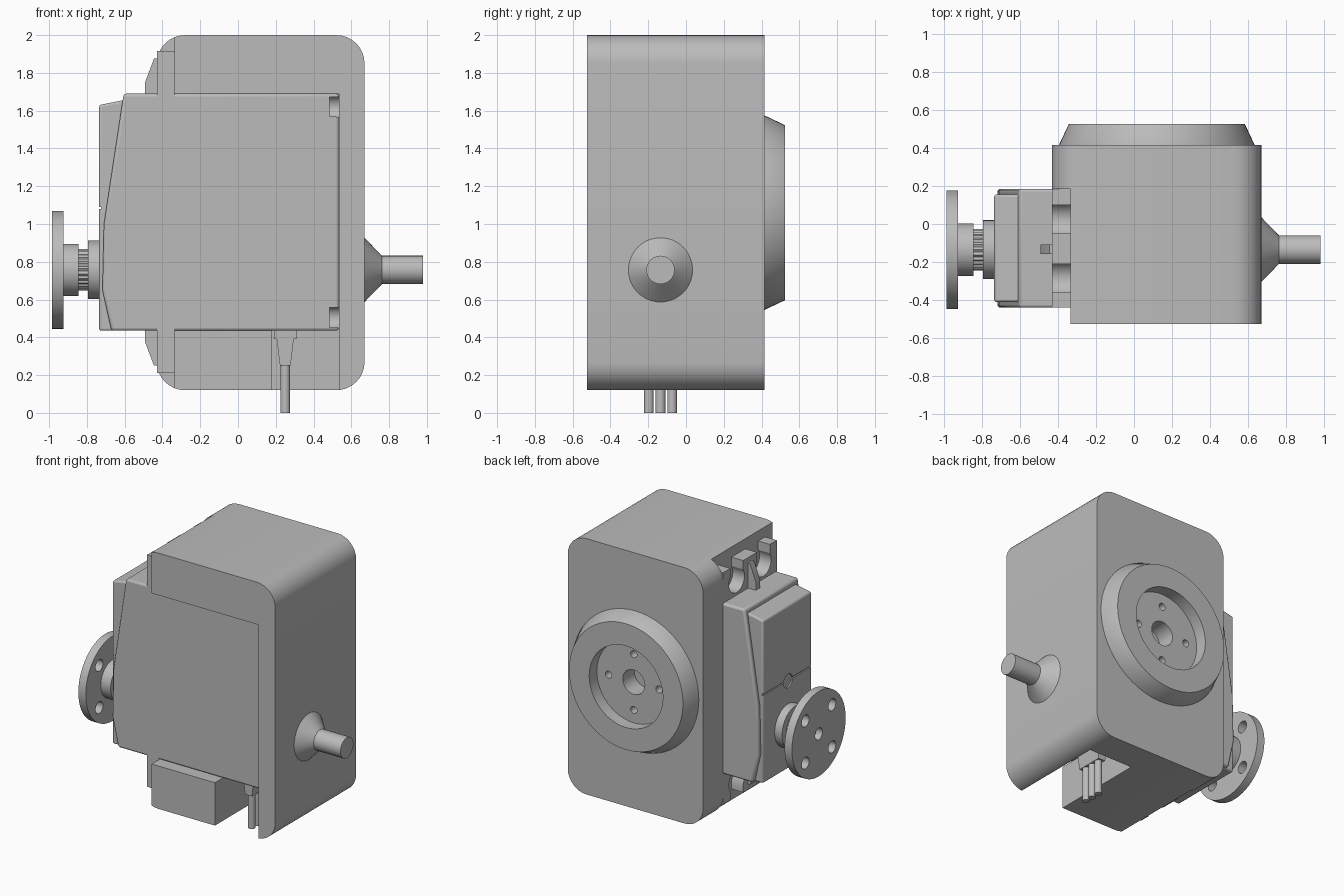
import bpy, bmesh
from math import pi, cos, sin
from mathutils import Vector

cube = bpy.data.objects.get("Cube")
if cube:
    bpy.data.objects.remove(cube, do_unlink=True)

grey = bpy.data.materials.new("plain grey")
grey.use_nodes = True
grey.diffuse_color = (0.5, 0.5, 0.5, 1)
grey.node_tree.nodes["Principled BSDF"].inputs["Base Color"].default_value = (0.5, 0.5, 0.5, 1)

SHAFT_Y, SHAFT_Z = -0.135, 0.757       # axis of the output shaft
Y0, Y1 = -0.44, 0.185                  # motor front and back
Z0, Z1 = 0.435, 1.69                   # motor bottom and top
MID = (Z0 + Z1) / 2


def finish(name, bm, smooth=True):
    bmesh.ops.recalc_face_normals(bm, faces=bm.faces)
    me = bpy.data.meshes.new(name)
    bm.to_mesh(me)
    bm.free()
    me.materials.append(grey)
    ob = bpy.data.objects.new(name, me)
    bpy.context.collection.objects.link(ob)
    if smooth:
        shade(ob)
    return ob


def select(ob):
    bpy.ops.object.select_all(action='DESELECT')
    ob.select_set(True)
    bpy.context.view_layer.objects.active = ob


def shade(ob):
    select(ob)
    bpy.ops.object.shade_smooth_by_angle(angle=pi / 6)


def prism(name, profile, y0, y1):
    """Extrude an (x, z) outline along y."""
    bm = bmesh.new()
    face = bm.faces.new([bm.verts.new((x, y0, z)) for x, z in profile])
    new = bmesh.ops.extrude_face_region(bm, geom=[face])["geom"]
    bmesh.ops.translate(bm, vec=(0, y1 - y0, 0),
                        verts=[v for v in new if isinstance(v, bmesh.types.BMVert)])
    return finish(name, bm)


def box(name, x0, x1, y0, y1, z0, z1):
    return prism(name, [(x0, z0), (x1, z0), (x1, z1), (x0, z1)], y0, y1)


def lathe(name, axis, centre, rings, n=48, tooth=1.0):
    """Stack (position, radius) rings along an axis; tooth scales every other point."""
    u = Vector([float(a == axis) for a in "xyz"])
    v = Vector((0, 0, 1)) if axis != "z" else Vector((1, 0, 0))
    w = u.cross(v)
    bm = bmesh.new()
    loops = []
    for pos, rad in rings:
        loop = []
        for i in range(n):
            a = 2 * pi * i / n
            r = rad * (tooth if i % 2 else 1)
            loop.append(bm.verts.new(Vector(centre) + u * pos + (v * cos(a) + w * sin(a)) * r))
        loops.append(loop)
    for a, b in zip(loops, loops[1:]):
        for i in range(n):
            j = (i + 1) % n
            bm.faces.new((a[i], a[j], b[j], b[i]))
    bm.faces.new(loops[0])
    bm.faces.new(loops[-1])
    return finish(name, bm)


def cut(ob, cutters):
    for c in cutters:
        mod = ob.modifiers.new("cut", 'BOOLEAN')
        mod.operation, mod.solver, mod.object = 'DIFFERENCE', 'EXACT', c
        select(ob)
        bpy.ops.object.modifier_apply(modifier=mod.name)
        bpy.data.objects.remove(c, do_unlink=True)
    shade(ob)


def bevel(ob, width):
    mod = ob.modifiers.new("bevel", 'BEVEL')
    mod.width, mod.segments, mod.limit_method = width, 3, 'ANGLE'
    select(ob)
    bpy.ops.object.modifier_apply(modifier=mod.name)
    shade(ob)


# Housing: rounded block with side step, motor pocket and cable channel
R = 0.15
corners = [(0.67 - R, 2 - R, 0), (-0.43 + R, 2 - R, 1),
           (-0.43 + R, 0.12 + R, 2), (0.67 - R, 0.12 + R, 3)]
outline = [(cx + R * cos((q + t / 8) * pi / 2), cz + R * sin((q + t / 8) * pi / 2))
           for cx, cz, q in corners for t in range(9)]
housing = prism("housing", outline, -0.525, 0.415)
cut(housing, [box("side_step", -1, -0.335, -1, Y1, -0.5, 2.5),
              box("motor_pocket", -1, 0.535, -1, Y1, Z0, Z1),
              box("cable_channel", 0.18, 0.535, -1, Y1, -0.5, 1)])

# Round mounting boss on the back with recess and screw holes
BX, BZ = 0.12, 1.06
boss = lathe("back_boss", "y", (BX, 0, BZ), [(0.405, 0.515), (0.415, 0.515), (0.525, 0.463)], 64)
recess_cut = lathe("recess", "y", (BX, 0, BZ), [(0.435, 0.3), (0.7, 0.3)])
hole_spots = [(BX, BZ, 0.09)] + [(BX + 0.205 * cos(k * pi / 2), BZ + 0.205 * sin(k * pi / 2), 0.026)
                                 for k in range(4)]


def boss_holes():
    return [lathe("hole", "y", (x, 0, z), [(0.3, r), (0.7, r)], 24) for x, z, r in hole_spots]


cut(boss, [recess_cut] + boss_holes())
cut(housing, boss_holes())

# Idler shaft on the right side
lathe("idler_shaft", "x", (0, SHAFT_Y, SHAFT_Z),
      [(0.66, 0.17), (0.67, 0.17), (0.762, 0.075), (0.98, 0.075)])

# Motor case with four screw pockets at its inner end
case = prism("motor_case", [(0.535, Z0), (0.535, Z1), (-0.605, Z1), (-0.71, 1.0),
                            (-0.718, 0.65), (-0.67, Z0)], Y0, Y1)
bevel(case, 0.015)
cut(case, [lathe("screw_pocket", "x", (0, y, z), [(0.485, 0.06), (0.7, 0.06)], 24)
           for y in (Y0 + 0.03, Y1 - 0.03) for z in (Z0 + 0.07, Z1 - 0.07)])

# Gear cover on the output side with a seam and half-round notch
cover = prism("gear_cover", [(-0.58, 1.66), (-0.61, 1.655), (-0.735, 1.63),
                             (-0.735, Z0), (-0.58, Z0)], -0.41, 0.155)
bevel(cover, 0.012)
cut(cover, [box("seam", -0.8, -0.725, -0.5, 0.3, 1.08, 1.09),
            lathe("notch", "x", (0, SHAFT_Y, 1.08), [(-0.8, 0.05), (-0.725, 0.05)], 32)])

# Mounting ears and ribs, mirrored top and bottom
for side, s in (("top", 1), ("bottom", -1)):
    def z(h):
        return MID + s * (h - MID)

    ear = box(side + "_ear", -0.43, -0.335, Y0, Y1, *sorted((z(1.67), z(1.915))))
    cutters = []
    for y in (0.025, -0.285):
        cutters.append(lathe("ear_hole", "x", (0, y, z(1.80)), [(-0.6, 0.09), (-0.2, 0.09)], 32))
        cutters.append(box("ear_slot", -0.6, -0.2, y - 0.075, y + 0.075, *sorted((z(1.80), z(2.1)))))
    cut(ear, cutters)
    prism(side + "_rib", [(-0.42, z(1.67)), (-0.42, z(1.875)), (-0.445, z(1.875)),
                          (-0.492, z(1.75)), (-0.492, z(1.67))], -0.157, -0.108)

# Output collar, toothed spline, hub and horn disc
axis_at = (0, SHAFT_Y, SHAFT_Z)
lathe("output_collar", "x", axis_at, [(-0.795, 0.155), (-0.72, 0.155)])
lathe("output_spline", "x", axis_at, [(-0.86, 0.11), (-0.78, 0.11)], 50, 0.93)
lathe("horn_hub", "x", axis_at, [(-0.935, 0.138), (-0.845, 0.138)])
horn = lathe("horn_disc", "x", axis_at, [(-0.985, 0.312), (-0.925, 0.312)], 64)
spots = [(0, 0, 0.043)] + [(a * 0.155, b * 0.155, 0.043) for a in (-1, 1) for b in (-1, 1)]
cut(horn, [lathe("horn_hole", "x", (0, SHAFT_Y + dy, SHAFT_Z + dz), [(-1.1, r), (-0.8, r)], 24)
           for dy, dz, r in spots])

# Cable strain relief and three wires
prism("strain_relief", [(0.19, 0.45), (0.19, 0.39), (0.205, 0.39), (0.222, 0.25),
                        (0.278, 0.25), (0.295, 0.39), (0.31, 0.39), (0.31, 0.45)], -0.235, -0.035)
for k in (-1, 0, 1):
    lathe("wire", "z", (0.25, SHAFT_Y + 0.062 * k, 0), [(0, 0.026), (0.3, 0.026)], 24)
